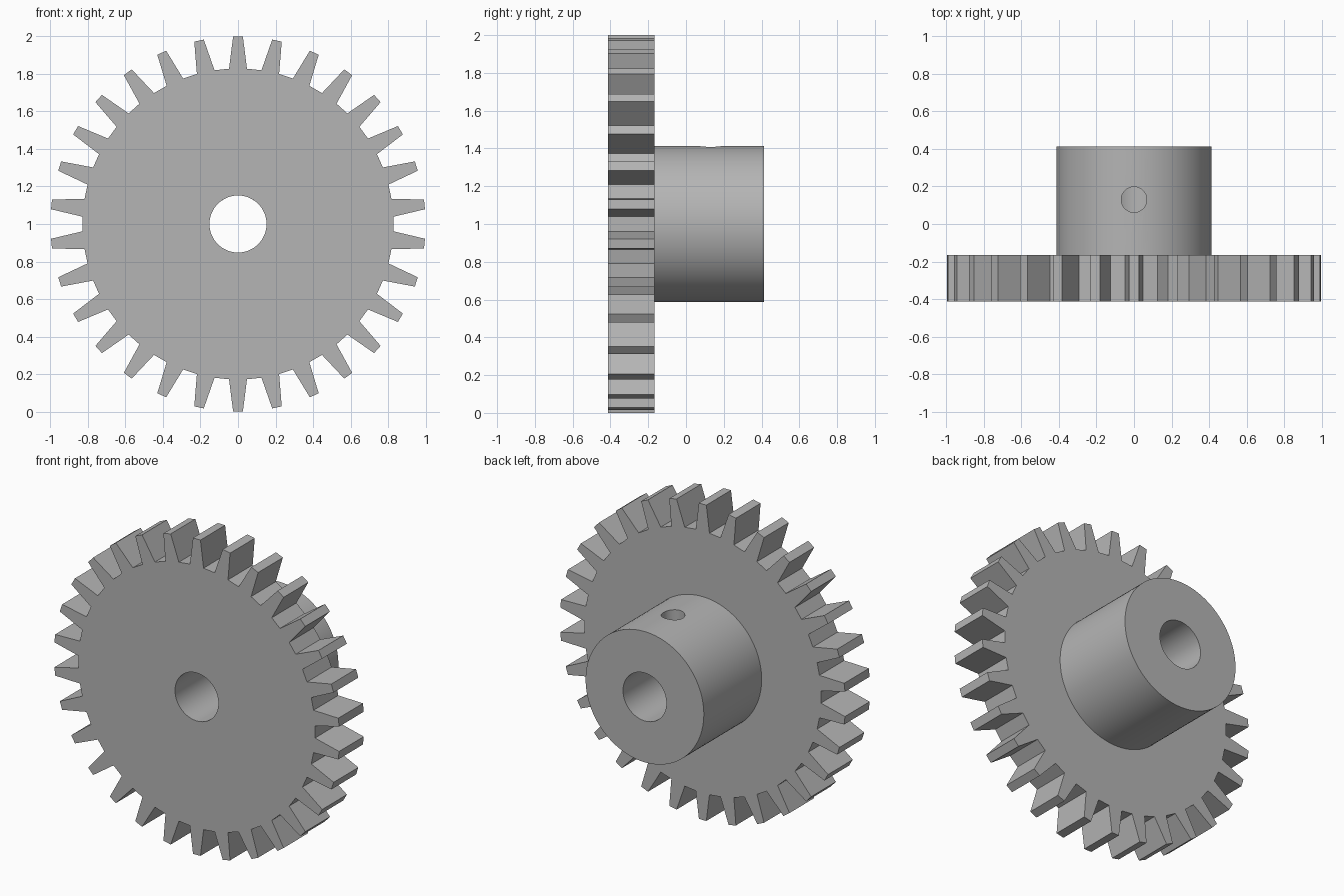
import bpy, bmesh
from math import radians, pi
from mathutils import Matrix, Vector

if "Cube" in bpy.data.objects:
    bpy.data.objects.remove(bpy.data.objects["Cube"], do_unlink=True)

TEETH = 30
ROOT, TIP = 0.828, 1.0           # radii of tooth base and tip
ROOT_HALF, TIP_HALF = 0.048, 0.026
FRONT, STEP, BACK = -0.413, -0.166, 0.413
CENTRE = Vector((0, 0, 1))

steel = bpy.data.materials.new("plain grey")
steel.use_nodes = True
grey = (0.46, 0.46, 0.46, 1)
steel.diffuse_color = grey
steel.node_tree.nodes["Principled BSDF"].inputs["Base Color"].default_value = grey


def add_object(name, bm):
    bmesh.ops.recalc_face_normals(bm, faces=bm.faces)
    mesh = bpy.data.meshes.new(name)
    bm.to_mesh(mesh)
    bm.free()
    mesh.materials.append(steel)
    obj = bpy.data.objects.new(name, mesh)
    bpy.context.collection.objects.link(obj)
    return obj


def cylinder(name, radius, length, centre, along_y=True, sides=96):
    bm = bmesh.new()
    turn = Matrix.Rotation(pi / 2, 4, 'X') if along_y else Matrix.Identity(4)
    bmesh.ops.create_cone(bm, cap_ends=True, segments=sides, radius1=radius,
                          radius2=radius, depth=length,
                          matrix=Matrix.Translation(centre) @ turn)
    return add_object(name, bm)


def cut(obj, cutter):
    cutter.hide_render = True
    mod = obj.modifiers.new("cut", 'BOOLEAN')
    mod.operation = 'DIFFERENCE'
    mod.solver = 'EXACT'
    mod.object = cutter
    bpy.context.view_layer.objects.active = obj
    bpy.ops.object.modifier_apply(modifier=mod.name)


# Toothed wheel: one tooth outline repeated round the circle, then extruded
bm = bmesh.new()
tooth = [(-ROOT_HALF, ROOT), (-TIP_HALF, TIP), (TIP_HALF, TIP), (ROOT_HALF, ROOT)]
outline = []
for i in range(TEETH):
    spin = Matrix.Rotation(radians(360 / TEETH * i), 3, 'Y')
    outline += [bm.verts.new(CENTRE + spin @ Vector((x, FRONT, z))) for x, z in tooth]
face = bm.faces.new(outline)
side = bmesh.ops.extrude_face_region(bm, geom=[face])
moved = [v for v in side["geom"] if isinstance(v, bmesh.types.BMVert)]
bmesh.ops.translate(bm, verts=moved, vec=(0, STEP - FRONT, 0))
wheel = add_object("toothed_wheel", bm)

# Hub behind the wheel
hub = cylinder("hub", 0.414, BACK - STEP, CENTRE + Vector((0, (BACK + STEP) / 2, 0)))

# Shaft bore through both, set screw hole from the top of the hub to the bore
bore = cylinder("bore_cutter", 0.152, 2, CENTRE)
screw = cylinder("screw_hole_cutter", 0.068, 0.5, CENTRE + Vector((0, 0.13, 0.3)),
                 along_y=False, sides=48)
cut(wheel, bore)
cut(hub, bore)
cut(hub, screw)
for cutter in (bore, screw):
    bpy.data.objects.remove(cutter, do_unlink=True)

# Smooth round walls, crisp edges
for obj in (wheel, hub):
    bpy.ops.object.select_all(action='DESELECT')
    obj.select_set(True)
    bpy.context.view_layer.objects.active = obj
    bpy.ops.object.shade_smooth_by_angle(angle=radians(20))
    # Tooth roots bend only slightly, so all but the bore stays faceted
    if obj is wheel:
        for poly in obj.data.polygons:
            middle = poly.center - CENTRE
            poly.use_smooth = Vector((middle.x, middle.z)).length > 0.1 and \
                Vector((middle.x, middle.z)).length < 0.2 and abs(poly.normal.y) < 0.5
